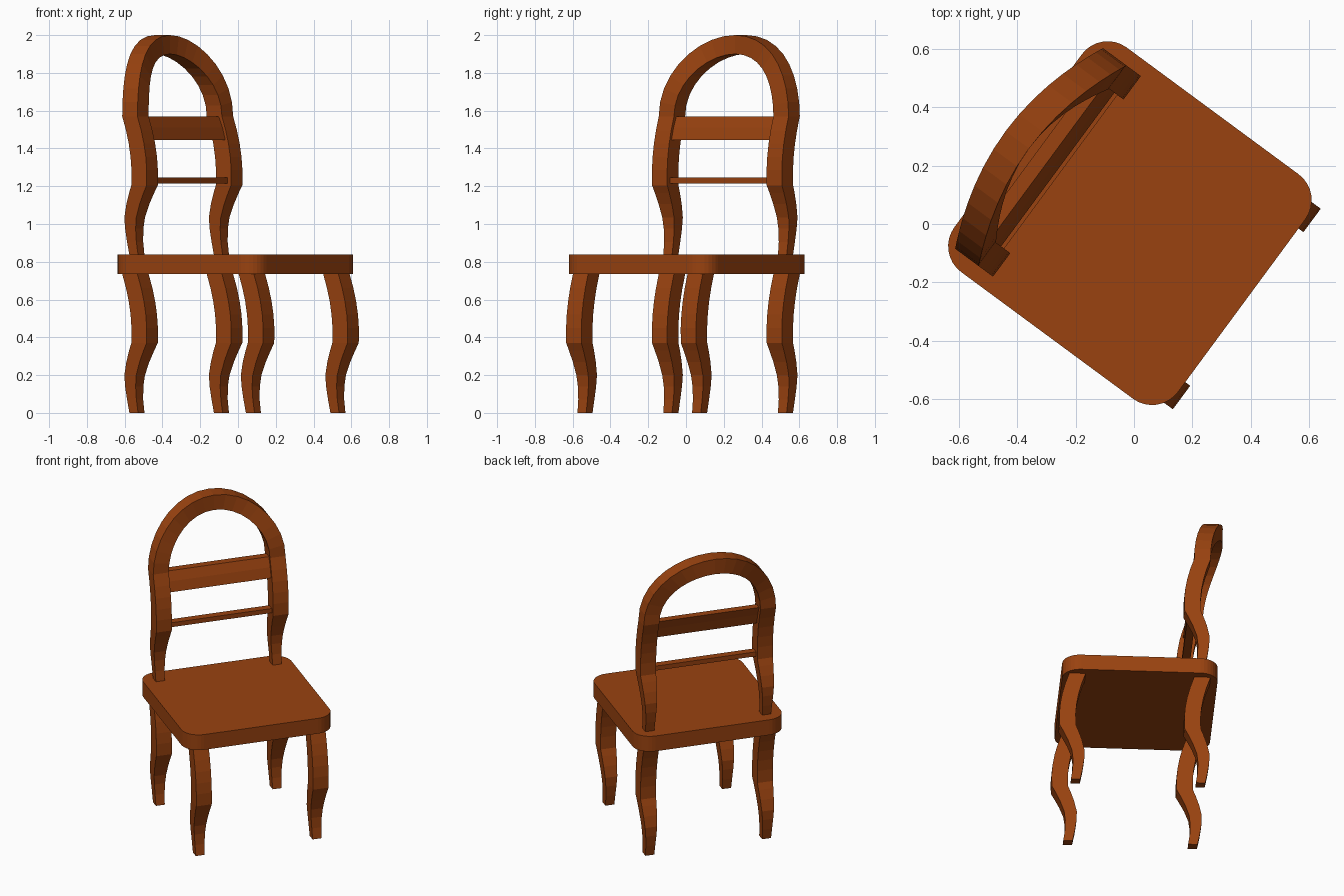
import bpy, bmesh, math
from mathutils import Matrix

if "Cube" in bpy.data.objects:
    bpy.data.objects.remove(bpy.data.objects["Cube"])

TURN = Matrix.Rotation(math.radians(-36.4), 4, 'Z')   # chair is turned on the spot
V_OFF = -0.005

wood = bpy.data.materials.new("wood")
wood.diffuse_color = (0.32, 0.055, 0.005, 1)
wood.use_nodes = True
wood.node_tree.nodes["Principled BSDF"].inputs["Base Color"].default_value = wood.diffuse_color


def finish(bm, name):
    bmesh.ops.recalc_face_normals(bm, faces=bm.faces[:])
    bm.transform(TURN)
    me = bpy.data.meshes.new(name)
    bm.to_mesh(me)
    bm.free()
    ob = bpy.data.objects.new(name, me)
    me.materials.append(wood)
    bpy.context.collection.objects.link(ob)
    return ob


def loft(name, rings):
    """Skin a list of equal-length point rings and cap both ends."""
    bm = bmesh.new()
    vs = [[bm.verts.new(p) for p in r] for r in rings]
    n = len(vs[0])
    for a, b in zip(vs, vs[1:]):
        for i in range(n):
            j = (i + 1) % n
            bm.faces.new((a[i], a[j], b[j], b[i]))
    bm.faces.new(vs[0])
    bm.faces.new(vs[-1])
    return finish(bm, name)


def square(u, v, z, w, ang=0.0):
    """Square section; its sideways axis is tilted by ang in the back plane."""
    h = w / 2
    c, s = math.cos(ang) * h, math.sin(ang) * h
    return [(u + du * h, V_OFF + v + k * c, z + k * s)
            for du, k in ((-1, -1), (1, -1), (1, 1), (-1, 1))]


# S-shaped post: height, forward offset, thickness
POST = [(0, 0, .057), (.07, -.012, .061), (.14, -.018, .069), (.2, -.015, .078),
        (.27, .006, .087), (.33, .031, .095), (.37, .05, .1), (.45, .051, .1),
        (.52, .045, .1), (.59, .033, .1), (.66, .015, .1), (.735, -.01, .1)]
SIDE = 0.377
BACK_U = -0.383

# legs
for u, row in ((0.383, "front"), (BACK_U, "back")):
    for s, side in ((-1, "left"), (1, "right")):
        loft(f"{row}_leg_{side}", [square(u + o, s * SIDE, z, w) for z, o, w in POST])

# seat with rounded corners
hu, hv, r, seg = 0.476, 0.478, 0.11, 8
outline = []
for q, (sx, sy) in enumerate(((1, 1), (-1, 1), (-1, -1), (1, -1))):
    for i in range(seg + 1):
        a = math.pi / 2 * (q + i / seg)
        outline.append((-0.013 + sx * (hu - r) + r * math.cos(a),
                        -0.006 + sy * (hv - r) + r * math.sin(a)))
loft("seat", [[(x, y, z) for x, y in outline] for z in (0.735, 0.838)])

# back frame: two posts joined by an arch that leans back
Z0 = 0.835
right = [square(BACK_U + o, SIDE, Z0 + z, w) for z, o, w in POST]
left = [square(BACK_U + o, -SIDE, Z0 + z, w, math.pi) for z, o, w in reversed(POST)]
arch = []
ARCH_SEG = 18
for i in range(1, ARCH_SEG):
    t = math.pi * i / ARCH_SEG
    arch.append(square(BACK_U - .01 - .1 * math.sin(t) ** 2, SIDE * math.cos(t),
                       1.57 + 0.38 * math.sin(t), 0.1, t))
loft("back_frame", right + arch + left)


# cross rails, following the lean of the posts
def rail(name, levels):
    h, t = SIDE - 0.03, 0.025
    loft(name, [[(u - t, V_OFF - h, z), (u + t, V_OFF - h, z),
                 (u + t, V_OFF + h, z), (u - t, V_OFF + h, z)] for z, u in levels])


rail("upper_back_rail", [(1.445, -.346), (1.51, -.364), (1.57, -.39)])
rail("lower_back_rail", [(1.215, -.333), (1.245, -.333)])
